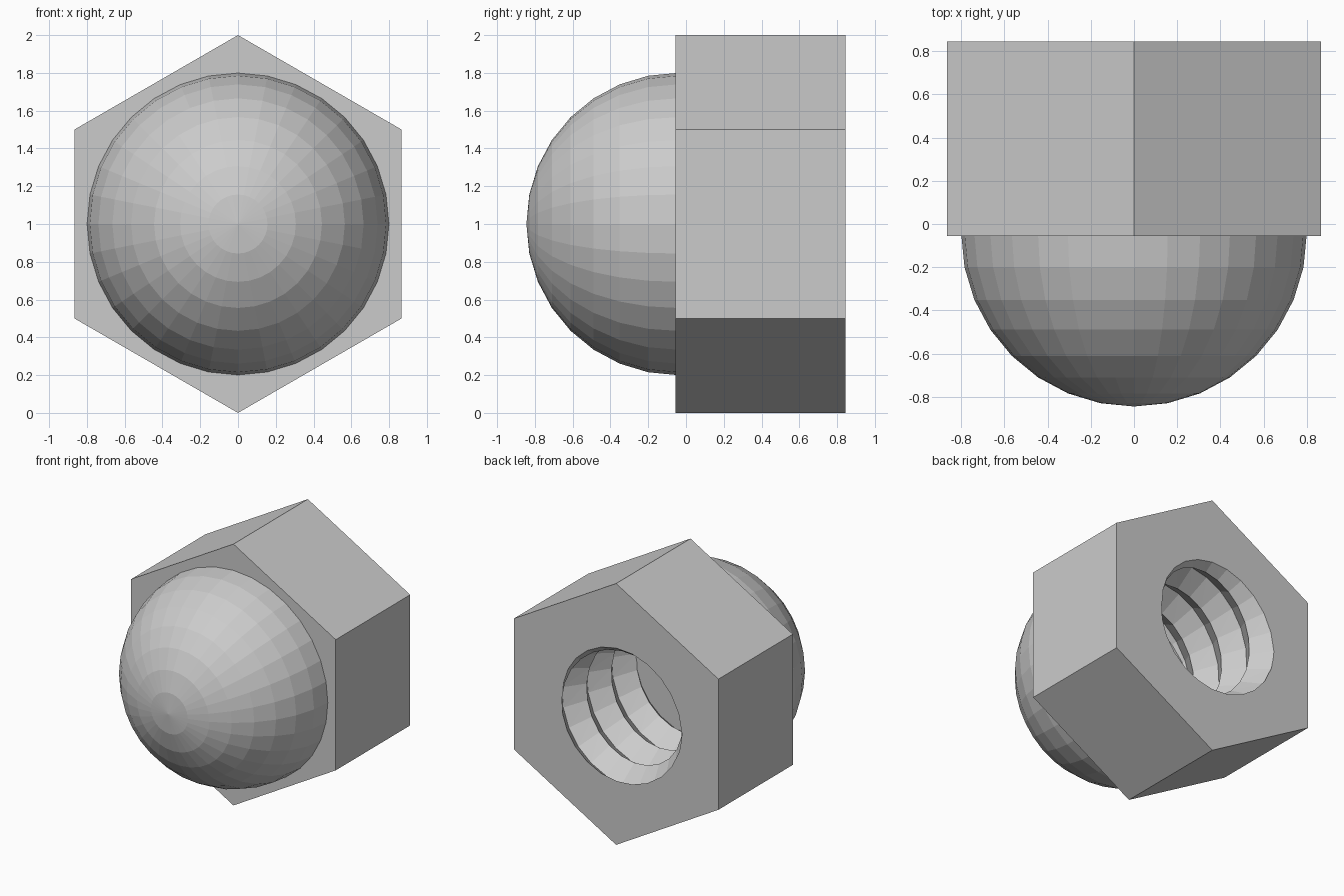
import bpy, bmesh
from math import sin, cos, pi
from mathutils import Matrix

if "Cube" in bpy.data.objects:
    bpy.data.objects.remove(bpy.data.objects["Cube"])

BACK, FRONT = 0.845, -0.055      # hex body extents along y
DOME_R, DOME_Y = 0.8, -0.045
PITCH, R_CREST, R_ROOT, SEG = 0.3, 0.456, 0.56, 24
LAY_DOWN = Matrix.Rotation(pi / 2, 4, 'X')


def make_object(name, bm):
    bmesh.ops.recalc_face_normals(bm, faces=bm.faces[:])
    mesh = bpy.data.meshes.new(name)
    bm.to_mesh(mesh)
    bm.free()
    obj = bpy.data.objects.new(name, mesh)
    bpy.context.collection.objects.link(obj)
    return obj


# Hexagonal body, corners pointing up and down
bm = bmesh.new()
corners = [(sin(i * pi / 3), 1 + cos(i * pi / 3)) for i in range(6)]
base = bm.faces.new([bm.verts.new((x, BACK, z)) for x, z in corners])
ext = bmesh.ops.extrude_face_region(bm, geom=[base], use_keep_orig=True)
moved = [e for e in ext["geom"] if isinstance(e, bmesh.types.BMVert)]
bmesh.ops.translate(bm, verts=moved, vec=(0, FRONT - BACK, 0))
body = make_object("hex_body", bm)

# Helical V-thread cutter: rows alternate crest and root, and wrap one pitch per turn
bm = bmesh.new()
ROWS = 12
TOP = BACK + 0.004 + 2 * PITCH
grid = []
for k in range(ROWS + 1):
    r = R_CREST if k % 2 == 0 else R_ROOT
    row = []
    for i in range(SEG):
        a = 2 * pi * i / SEG
        y = TOP - PITCH * (k / 2 + i / SEG)
        row.append(bm.verts.new((r * cos(a), y, 1 + r * sin(a))))
    grid.append(row)


def vert(k, i):
    return grid[k][i] if i < SEG else grid[k + 2][0]


for k in range(ROWS):
    for i in range(SEG):
        if i == SEG - 1 and k + 3 > ROWS:
            continue
        a, b, c, d = vert(k, i), vert(k, i + 1), vert(k + 1, i + 1), vert(k + 1, i)
        bm.faces.new((a, b, c))
        bm.faces.new((a, c, d))
# Close both ends with fans
rim = [e for e in bm.edges if e.is_boundary]
ends = [bm.verts.new((0, TOP - 0.15, 1)), bm.verts.new((0, TOP - PITCH * ROWS / 2 - 0.15, 1))]
middle = TOP - PITCH * ROWS / 4
for e in rim:
    v1, v2 = e.verts
    bm.faces.new((v1, v2, ends[0] if v1.co.y > middle else ends[1]))
cutter = make_object("thread_cutter", bm)
cutter.hide_render = True

# Cut the threaded hole
mod = body.modifiers.new("thread", 'BOOLEAN')
mod.operation = 'DIFFERENCE'
mod.solver = 'EXACT'
mod.object = cutter
bpy.context.view_layer.objects.active = body
bpy.ops.object.modifier_apply(modifier=mod.name)
bpy.data.objects.remove(cutter)

# Domed cap: half a sphere with a flat back that closes the hole
bm = bmesh.new()
bmesh.ops.create_uvsphere(bm, u_segments=32, v_segments=16, radius=DOME_R)
bmesh.ops.bisect_plane(bm, geom=bm.verts[:] + bm.edges[:] + bm.faces[:], dist=1e-4,
                       plane_co=(0, 0, 0), plane_no=(0, 0, -1), clear_outer=True)
bmesh.ops.holes_fill(bm, edges=[e for e in bm.edges if e.is_boundary], sides=0)
bmesh.ops.transform(bm, matrix=Matrix.Translation((0, DOME_Y, 1)) @ LAY_DOWN, verts=bm.verts[:])
make_object("dome_cap", bm)
